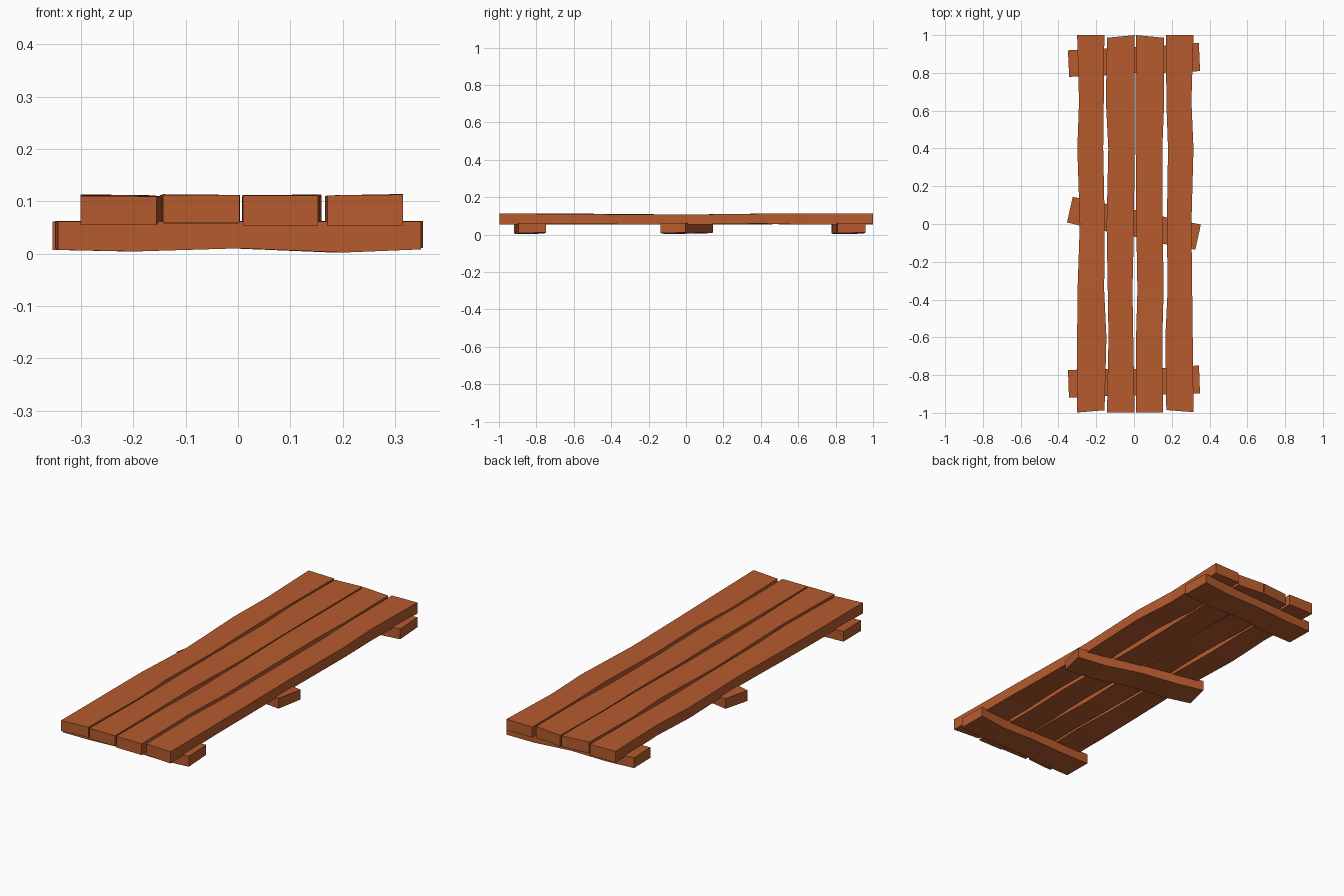
import bpy, bmesh, math, random
from mathutils import Matrix

if "Cube" in bpy.data.objects:
    bpy.data.objects.remove(bpy.data.objects["Cube"])

random.seed(4)
wood = bpy.data.materials.new("orange_brown_wood")
wood.diffuse_color = (0.47, 0.105, 0.027, 1)
wood.use_nodes = True
wood.node_tree.nodes["Principled BSDF"].inputs["Base Color"].default_value = wood.diffuse_color


def board(name, rings, matrix=Matrix()):
    """Loft a board through rings of four corners, closing both ends."""
    bm = bmesh.new()
    loops = [[bm.verts.new(matrix @ Matrix.Translation(p).to_translation()) for p in r] for r in rings]
    for a, b in zip(loops, loops[1:]):
        for i in range(4):
            j = (i + 1) % 4
            bm.faces.new((a[i], a[j], b[j], b[i]))
    bm.faces.new(loops[0])
    bm.faces.new(loops[-1])
    bmesh.ops.recalc_face_normals(bm, faces=bm.faces)
    me = bpy.data.meshes.new(name)
    bm.to_mesh(me)
    bm.free()
    me.materials.append(wood)
    ob = bpy.data.objects.new(name, me)
    bpy.context.collection.objects.link(ob)


# Long planks: wavy left and right edges at shared stations along y
stations = (-1, -0.6, -0.35, 0, 0.4, 0.65, 1)
planks = [
    ((-0.301, -0.301, -0.299, -0.287, -0.300, -0.291, -0.301),
     (-0.156, -0.146, -0.158, -0.155, -0.163, -0.160, -0.157), (0.002, 0.014, 0, 0)),
    ((-0.143, -0.135, -0.139, -0.145, -0.136, -0.149, -0.143),
     (0.003, -0.004, -0.008, 0.000, 0.003, 0.002, 0.004), (0.003, 0.003, -0.014, 0)),
    ((0.010, 0.011, 0.018, 0.012, 0.009, 0.008, 0.011),
     (0.153, 0.150, 0.157, 0.152, 0.150, 0.160, 0.158), (0.003, 0.003, 0, -0.014)),
    ((0.171, 0.166, 0.178, 0.174, 0.180, 0.171, 0.170),
     (0.315, 0.311, 0.308, 0.304, 0.315, 0.304, 0.315), (0.015, 0.004, 0, 0)),
]
tops = (0.111, 0.111, 0.109, 0.107, 0.110, 0.110, 0.112)
for n, (left, right, ends) in enumerate(planks):
    rings = []
    for i, y in enumerate(stations):
        yl = y + (ends[0] if i == 0 else ends[2] if i == 6 else 0)
        yr = y + (ends[1] if i == 0 else ends[3] if i == 6 else 0)
        t = [tops[i] + random.uniform(-0.002, 0.002) for _ in range(2)]
        b = 0.056 + random.uniform(-0.003, 0.003)
        rings.append([(left[i], yl, b), (right[i], yr, b),
                      (right[i], yr, t[1]), (left[i], yl, t[0])])
    board(f"plank_{n + 1}", rings)

# Cross battens underneath, the middle one skewed
for name, y, angle in (("front_batten", -0.836, 2), ("middle_batten", 0.004, -12.5), ("rear_batten", 0.868, 2.5)):
    rings = []
    for x, bottom in ((-0.347, 0.007), (-0.2, 0.004), (0, 0.01), (0.2, 0.002), (0.347, 0.008)):
        a, c = (random.uniform(-0.005, 0.005) for _ in range(2))
        rings.append([(x, -0.071 + a, bottom), (x, 0.071 + c, bottom + 0.003),
                      (x, 0.071 + c, 0.062), (x, -0.071 + a, 0.061)])
    m = Matrix.Translation((0, y, 0)) @ Matrix.Rotation(math.radians(angle), 4, 'Z')
    board(name, rings, m)
